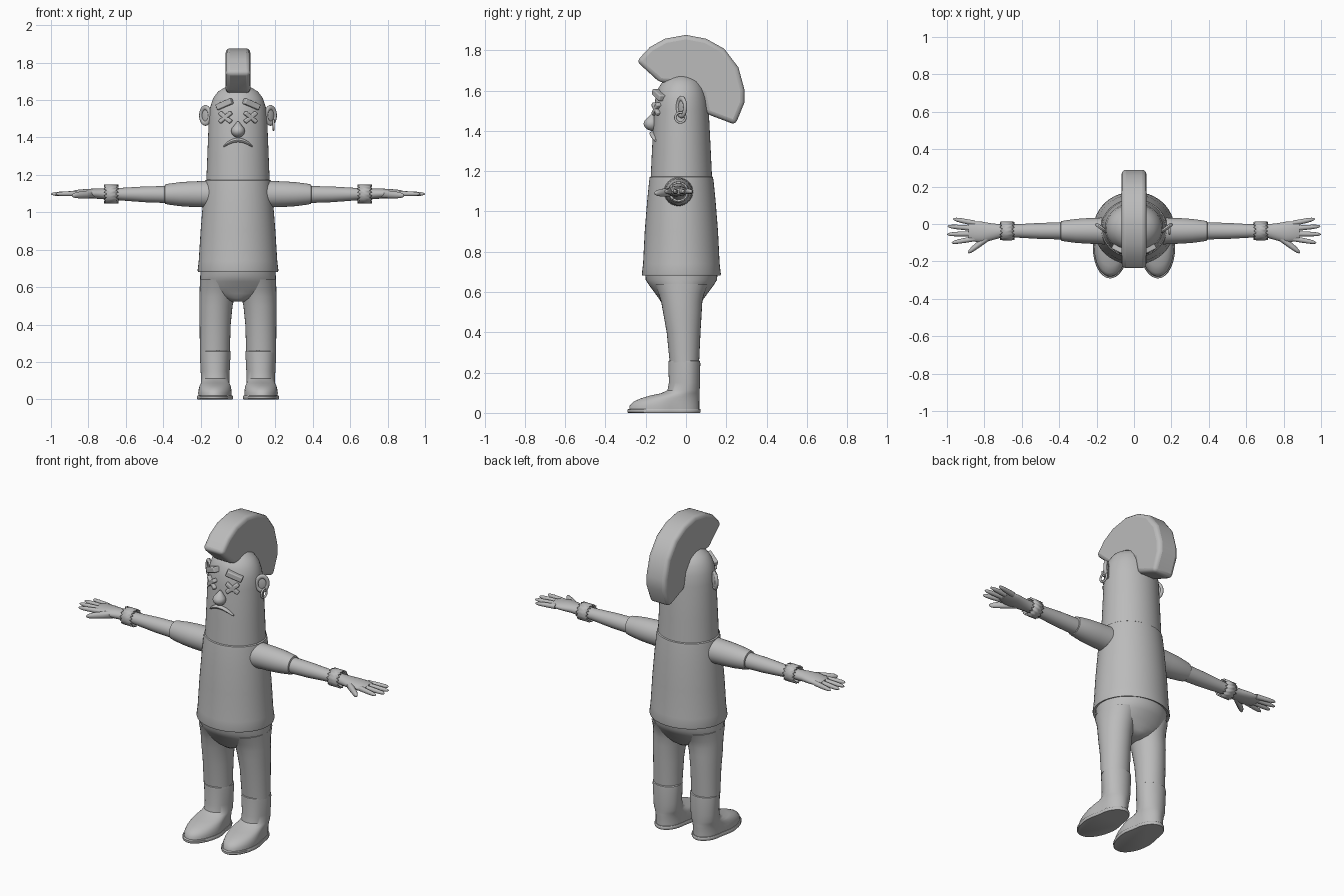
import bpy, bmesh, math
from mathutils import Matrix, Vector

old = bpy.data.objects.get("Cube")
if old:
    bpy.data.objects.remove(old, do_unlink=True)

grey = bpy.data.materials.new("plain_grey")
grey.use_nodes = True
grey.diffuse_color = (0.5, 0.5, 0.5, 1)
grey.node_tree.nodes["Principled BSDF"].inputs["Base Color"].default_value = (0.5, 0.5, 0.5, 1)


def finish(name, bm, mirror=False, bevel=0.0, angle=40):
    """Turn a bmesh into a shaded object, optionally mirrored across x."""
    bmesh.ops.recalc_face_normals(bm, faces=bm.faces)
    mesh = bpy.data.meshes.new(name)
    bm.to_mesh(mesh)
    bm.free()
    mesh.materials.append(grey)
    obj = bpy.data.objects.new(name, mesh)
    bpy.context.collection.objects.link(obj)
    if bevel:
        mod = obj.modifiers.new("soft_edges", 'BEVEL')
        mod.width, mod.segments, mod.limit_method = bevel, 3, 'ANGLE'
    if mirror:
        obj.modifiers.new("mirror", 'MIRROR')
    bpy.ops.object.select_all(action='DESELECT')
    obj.select_set(True)
    bpy.context.view_layer.objects.active = obj
    bpy.ops.object.shade_smooth_by_angle(angle=math.radians(angle))
    return obj


def loft(name, rings, axis='z', mirror=False, sides=32, shape=None, angle=40):
    """Skin ellipses (position, centre a, centre b, radius a, radius b) along an axis."""
    bm = bmesh.new()
    loops = []
    for t, ca, cb, ra, rb in rings:
        loop = []
        for i in range(sides):
            w = math.tau * i / sides
            a, b = ca + ra * math.cos(w), cb + rb * math.sin(w)
            if shape:
                a = shape(a, b, ca)
            loop.append(bm.verts.new((a, b, t) if axis == 'z' else (t, a, b)))
        loops.append(loop)
    for lo, hi in zip(loops, loops[1:]):
        for i in range(sides):
            j = (i + 1) % sides
            bm.faces.new((lo[i], lo[j], hi[j], hi[i]))
    bm.faces.new(loops[0][::-1])
    bm.faces.new(loops[-1])
    return finish(name, bm, mirror, angle=angle)


def torus(name, centre, rot, major, minor, stretch=1.0, mirror=False):
    bm = bmesh.new()
    n, m = 24, 10
    grid = []
    for i in range(n):
        u = math.tau * i / n
        ring = []
        for k in range(m):
            v = math.tau * k / m
            r = major + minor * math.cos(v)
            ring.append(bm.verts.new((r * math.cos(u), r * math.sin(u) * stretch, minor * math.sin(v))))
        grid.append(ring)
    for i in range(n):
        for k in range(m):
            p, q = grid[i], grid[(i + 1) % n]
            bm.faces.new((p[k], q[k], q[(k + 1) % m], p[(k + 1) % m]))
    bmesh.ops.transform(bm, matrix=Matrix.Translation(centre) @ rot, verts=bm.verts)
    return finish(name, bm, mirror)


CY = -0.023

# Head with a domed crown
HEAD = [(1.15, .170, .153), (1.3, .164, .146), (1.5, .156, .136), (1.56, .149, .129),
        (1.61, .133, .115), (1.645, .107, .093), (1.668, .07, .06), (1.678, .035, .03), (1.68, .008, .007)]
loft("head", [(z, 0, CY, rx, ry) for z, rx, ry in HEAD], sides=48)


def face_point(x, z):
    """Point on the front of the head and the turn of the surface there."""
    for (z0, a0, b0), (z1, a1, b1) in zip(HEAD, HEAD[1:]):
        if z0 <= z <= z1:
            f = (z - z0) / (z1 - z0)
            rx, ry = a0 + f * (a1 - a0), b0 + f * (b1 - b0)
            c = math.sqrt(1 - (x / rx) ** 2)
            return Vector((x, CY - ry * c, z)), math.atan2(ry * x / rx, rx * c)


def face_bar(name, x, z, size, tilt):
    point, turn = face_point(x, z)
    bm = bmesh.new()
    bmesh.ops.create_cube(bm, size=1)
    m = Matrix.Translation(point) @ Matrix.Rotation(turn, 4, 'Z') @ Matrix.Rotation(math.radians(tilt), 4, 'Y')
    bmesh.ops.transform(bm, matrix=m @ Matrix.Diagonal((*size, 1)), verts=bm.verts)
    return finish(name, bm, True, bevel=0.006)


# Crossed eyes, sad brows, nose and frown
for label, tilt in (("rising", -38), ("falling", 38)):
    face_bar("eye_bar_" + label, .066, 1.508, (.084, .03, .022), tilt)
face_bar("eyebrow", .07, 1.578, (.092, .045, .032), 22)
loft("nose", [(z, 0, -.165 - .25 * r, r, r) for z, r in
              ((1.4, .008), (1.407, .022), (1.42, .033), (1.435, .037), (1.45, .033), (1.468, .018), (1.485, .005))],
     sides=20)
frown = []
for i in range(13):
    s = i / 6 - 1
    x, z = .077 * s, 1.386 - .034 * s * s
    r = .004 + .007 * math.sqrt(1 - s * s)
    frown.append((x, face_point(x, z)[0].y - .002, z, r + .004, r))
loft("mouth", frown, 'x', sides=12)

# Ears angled backwards, with one earring on the left
turn = Matrix.Rotation(math.radians(37), 4, 'Z') @ Matrix.Rotation(math.pi / 2, 4, 'X')
torus("ear_rim", (.174, -.022, 1.518), turn, .03, .01, 1.4, True)
bm = bmesh.new()
bmesh.ops.create_uvsphere(bm, u_segments=20, v_segments=10, radius=1)
bmesh.ops.transform(bm, matrix=Matrix.Translation((.17, -.022, 1.518)) @ turn @ Matrix.Diagonal((.03, .045, .009, 1)),
                    verts=bm.verts)
finish("ear", bm, True)
torus("earring", (.19, -.028, 1.466), Matrix.Rotation(math.pi / 2, 4, 'Y'), .025, .006)

# Crest: side profile pushed out to a thick arc
OUTLINE = [(-.245, 1.745), (-.18, 1.815), (-.105, 1.857), (0, 1.876), (.1, 1.857), (.19, 1.807), (.26, 1.715),
           (.29, 1.605), (.29, 1.54), (.245, 1.43), (.1, 1.485), (.08, 1.58), (0, 1.63), (-.13, 1.64)]
bm = bmesh.new()
side = bm.faces.new([bm.verts.new((-.066, y, z)) for y, z in OUTLINE])
out = bmesh.ops.extrude_face_region(bm, geom=[side])
bmesh.ops.translate(bm, vec=(.132, 0, 0), verts=[v for v in out["geom"] if isinstance(v, bmesh.types.BMVert)])
finish("crest", bm, bevel=0.022)

# Shirt body and sleeves
loft("shirt", [(z, 0, CY, rx, ry) for z, rx, ry in
               ((.69, .195, .178), (.682, .214, .194), (.69, .216, .196), (.74, .21, .19), (.9, .2, .182),
                (1.05, .188, .17), (1.15, .178, .16), (1.17, .175, .157), (1.175, .168, .15))], sides=48)
loft("sleeve", [(x, -.037, 1.097, r, r) for x, r in
                ((.12, .075), (.19, .07), (.25, .068), (.31, .064), (.37, .056), (.39, .052), (.393, .044))],
     'x', True)

# Forearm and palm, flattening toward the fingers
loft("arm", [(.36, -.037, 1.095, .046, .046), (.5, -.037, 1.096, .043, .042), (.62, -.037, 1.097, .036, .034),
             (.71, -.037, 1.098, .036, .029), (.76, -.042, 1.1, .045, .027), (.81, -.044, 1.1, .056, .025),
             (.855, -.04, 1.1, .054, .021), (.885, -.038, 1.1, .048, .014)], 'x', True, angle=60)


def finger(name, start, end, r):
    rings = []
    for f, k in ((0, 1), (.35, .95), (.65, .85), (.85, .7), (.96, .42), (1, .1)):
        p = Vector(start).lerp(Vector(end), f)
        rings.append((*p, r * k, r * k))
    loft(name, rings, 'x', True, 14, angle=60)


for name, y0, x1, y1 in (("little_finger", .004, .968, .027), ("ring_finger", -.024, .997, -.012),
                         ("middle_finger", -.052, 1.0, -.055), ("index_finger", -.078, .975, -.1)):
    finger(name, (.85, y0, 1.1), (x1, y1, 1.098), .0145)
finger("thumb", (.765, -.06, 1.098), (.888, -.152, 1.09), .022)

# Wristband with zigzag edges
bm = bmesh.new()
n = 28
rows = []
for i in range(n):
    w = math.tau * i / n
    zig = .038 if i % 2 else .024
    rows.append([bm.verts.new((.678 + s * zig, -.037 + .045 * math.cos(w), 1.098 + .045 * math.sin(w)))
                 for s in (-1, 1)])
for a, b in zip(rows, rows[1:] + rows[:1]):
    bm.faces.new((a[0], b[0], b[1], a[1]))
band = finish("wristband", bm, True)
thick = band.modifiers.new("thickness", 'SOLIDIFY')
thick.thickness, thick.offset = .01, 0

# Trousers: hips and two legs
loft("hips", [(.7, 0, CY, .2, .18), (.66, 0, CY, .202, .177), (.63, 0, CY, .203, .158), (.59, 0, CY, .2, .128),
              (.565, 0, CY, .17, .11), (.54, 0, CY, .1, .095), (.522, 0, CY, .04, .07)], sides=40, angle=70)
loft("leg", [(.64, .105, CY, .098, .135), (.59, .107, CY, .098, .113), (.55, .112, -.021, .094, .102),
             (.5, .118, -.018, .089, .096), (.4, .122, -.012, .083, .084), (.25, .124, -.008, .08, .073)],
     mirror=True, angle=70)

# Boots: each ring given as height, toe y, heel y, half width
BOOT = [(.012, -.282, .066, .09), (.035, -.28, .066, .091), (.055, -.262, .066, .089), (.072, -.225, .067, .087),
        (.087, -.175, .067, .084), (.097, -.125, .067, .081), (.112, -.092, .068, .08), (.15, -.085, .069, .081),
        (.245, -.087, .071, .086), (.257, -.086, .07, .085), (.261, -.08, .064, .079)]


def splay(x, y, cx):
    """Swing the toe slightly outward and pinch the waist of the foot."""
    pinch = 1 - .1 * math.exp(-((y + .05) / .05) ** 2) if y < .02 else 1
    return cx + (x - cx) * pinch + .03 * max(0, -y - .09)


def boot_rings(rows):
    return [(z, .122, (t + h) / 2, w, (h - t) / 2) for z, t, h, w in rows]


loft("boot", boot_rings(BOOT), mirror=True, sides=40, shape=splay)
loft("sole", boot_rings([(0, -.286, .07, .095), (.004, -.291, .073, .098), (.016, -.291, .073, .098),
                         (.02, -.286, .07, .095)]), mirror=True, sides=40, shape=splay)
